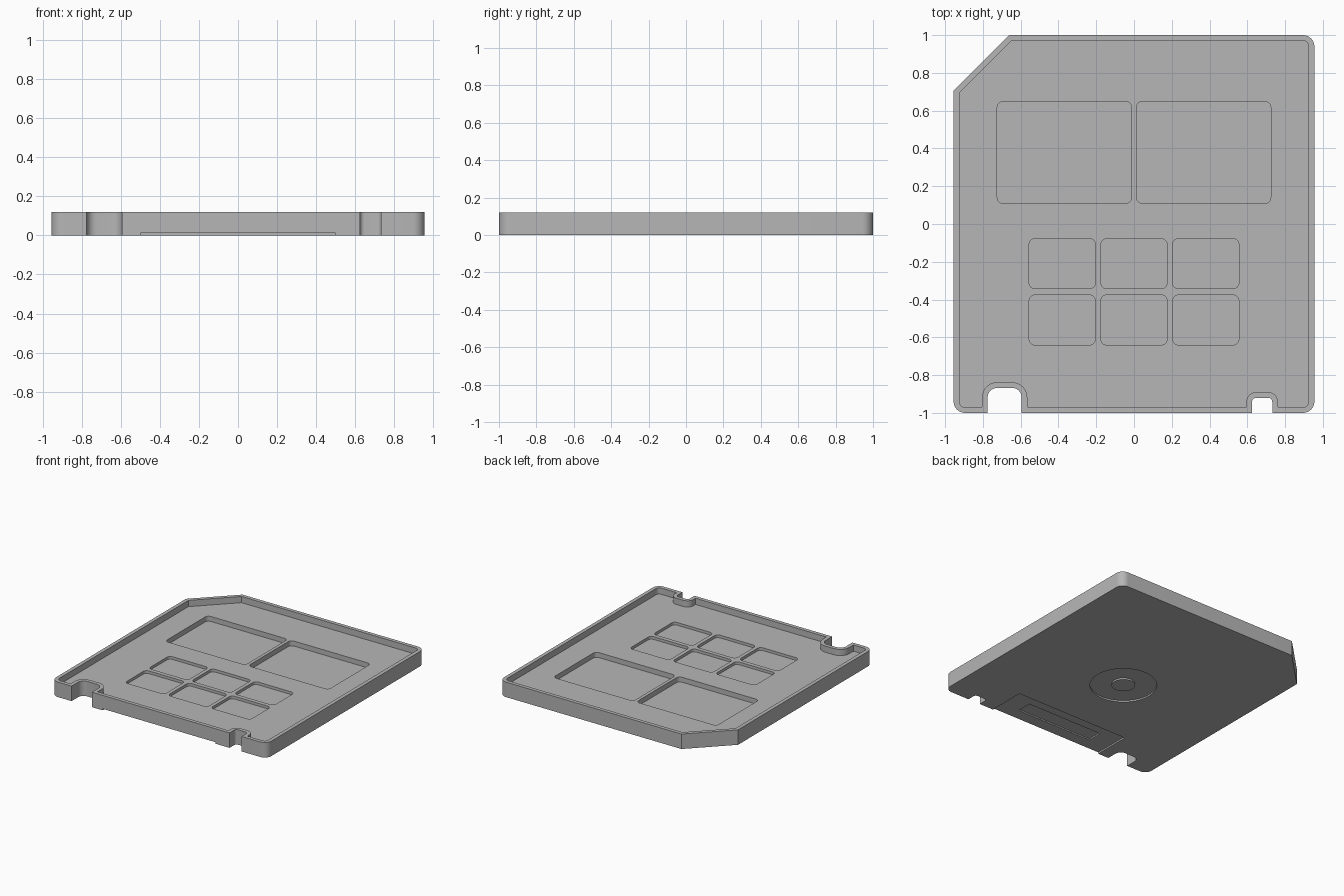
import bpy, bmesh, math
from mathutils import Vector

cube = bpy.data.objects.get("Cube")
if cube:
    bpy.data.objects.remove(cube, do_unlink=True)

grey = bpy.data.materials.new("plastic_grey")
grey.use_nodes = True
COLOUR = (0.47, 0.47, 0.47, 1)
grey.diffuse_color = COLOUR
grey.node_tree.nodes["Principled BSDF"].inputs["Base Color"].default_value = COLOUR

HALF_W, HEIGHT, RIM = 0.955, 0.12, 0.03
FLOOR = 0.07


def rounded(corners, steps=8):
    """Turn (x, y, radius) corners into a filleted outline."""
    out = []
    for i, (x, y, r) in enumerate(corners):
        p = Vector((x, y))
        if r == 0:
            out.append(p)
            continue
        a = (Vector(corners[i - 1][:2]) - p).normalized()
        b = (Vector(corners[(i + 1) % len(corners)][:2]) - p).normalized()
        half = a.angle(b) / 2
        centre = p + (a + b).normalized() * (r / math.sin(half))
        start = p + a * (r / math.tan(half)) - centre
        end = p + b * (r / math.tan(half)) - centre
        sweep = math.pi - 2 * half
        for k in range(steps + 1):
            t = k / steps
            v = start * math.sin((1 - t) * sweep) + end * math.sin(t * sweep)
            out.append(centre + v / math.sin(sweep))
    return out


def prism(name, outline, z0, z1):
    bm = bmesh.new()
    face = bm.faces.new([bm.verts.new((p[0], p[1], z0)) for p in outline])
    top = bmesh.ops.extrude_face_region(bm, geom=[face])["geom"]
    verts = [g for g in top if isinstance(g, bmesh.types.BMVert)]
    bmesh.ops.translate(bm, verts=verts, vec=(0, 0, z1 - z0))
    bmesh.ops.recalc_face_normals(bm, faces=bm.faces)
    mesh = bpy.data.meshes.new(name)
    bm.to_mesh(mesh)
    bm.free()
    mesh.materials.append(grey)
    obj = bpy.data.objects.new(name, mesh)
    bpy.context.collection.objects.link(obj)
    return obj


def box(x0, x1, y0, y1, r=0):
    return rounded([(x0, y0, r), (x1, y0, r), (x1, y1, r), (x0, y1, r)])


def circle(y, r, n=64):
    return [(r * math.cos(k * math.tau / n), y + r * math.sin(k * math.tau / n))
            for k in range(n)]


def notch(x0, x1, top, r, base, grow=0):
    x0, x1, top, r = x0 - grow, x1 + grow, top + grow, r + grow
    return [(x0, base, 0), (x0, top, r), (x1, top, r), (x1, base, 0)]


def case_outline(inset, r):
    """Card outline with a cut corner and two notches, optionally inset."""
    w, h = HALF_W - inset, 1 - inset
    cut = inset * 0.4
    return rounded([(-w, -h, r)]
                   + notch(-0.775, -0.595, -0.868, 0.05, -h, inset)
                   + notch(0.625, 0.732, -0.92, 0.022, -h, inset)
                   + [(w, -h, r), (w, h, r),
                      (-0.66 + cut, h, 0), (-w, 0.705 - cut, 0)])


def select(obj):
    bpy.ops.object.select_all(action="DESELECT")
    obj.select_set(True)
    bpy.context.view_layer.objects.active = obj


def carve(obj, outline, z0, z1):
    cutter = prism("cutter", outline, z0, z1)
    cutter.hide_render = True
    mod = obj.modifiers.new("carve", "BOOLEAN")
    mod.operation, mod.solver, mod.object = "DIFFERENCE", "EXACT", cutter
    select(obj)
    bpy.ops.object.modifier_apply(modifier=mod.name)
    bpy.data.objects.remove(cutter, do_unlink=True)


# Case shell with raised rim
case = prism("disk_case_half", case_outline(0, 0.06), 0, HEIGHT)
carve(case, case_outline(RIM, 0.03), FLOOR, 0.3)

# Two large pockets
for x0, x1 in ((-0.724, -0.013), (0.013, 0.724)):
    carve(case, box(x0, x1, 0.11, 0.648, 0.03), 0.03, 0.2)

# Six small pockets
for x in (-0.38, 0, 0.38):
    for y in (-0.21, -0.508):
        carve(case, box(x - 0.175, x + 0.175, y - 0.132, y + 0.132, 0.03), 0.048, 0.2)

# Underside: shutter recess, slot and hub ring
carve(case, box(-0.5, 0.5, -1.1, -0.7), -0.1, 0.012)
carve(case, box(-0.335, 0.335, -0.905, -0.785), -0.1, 0.022)
carve(case, circle(-0.12, 0.243), -0.1, 0.012)
hub = prism("hub_disc", circle(-0.12, 0.086), 0, 0.014)

for obj in (case, hub):
    select(obj)
    bpy.ops.object.shade_smooth_by_angle(angle=math.radians(30))
